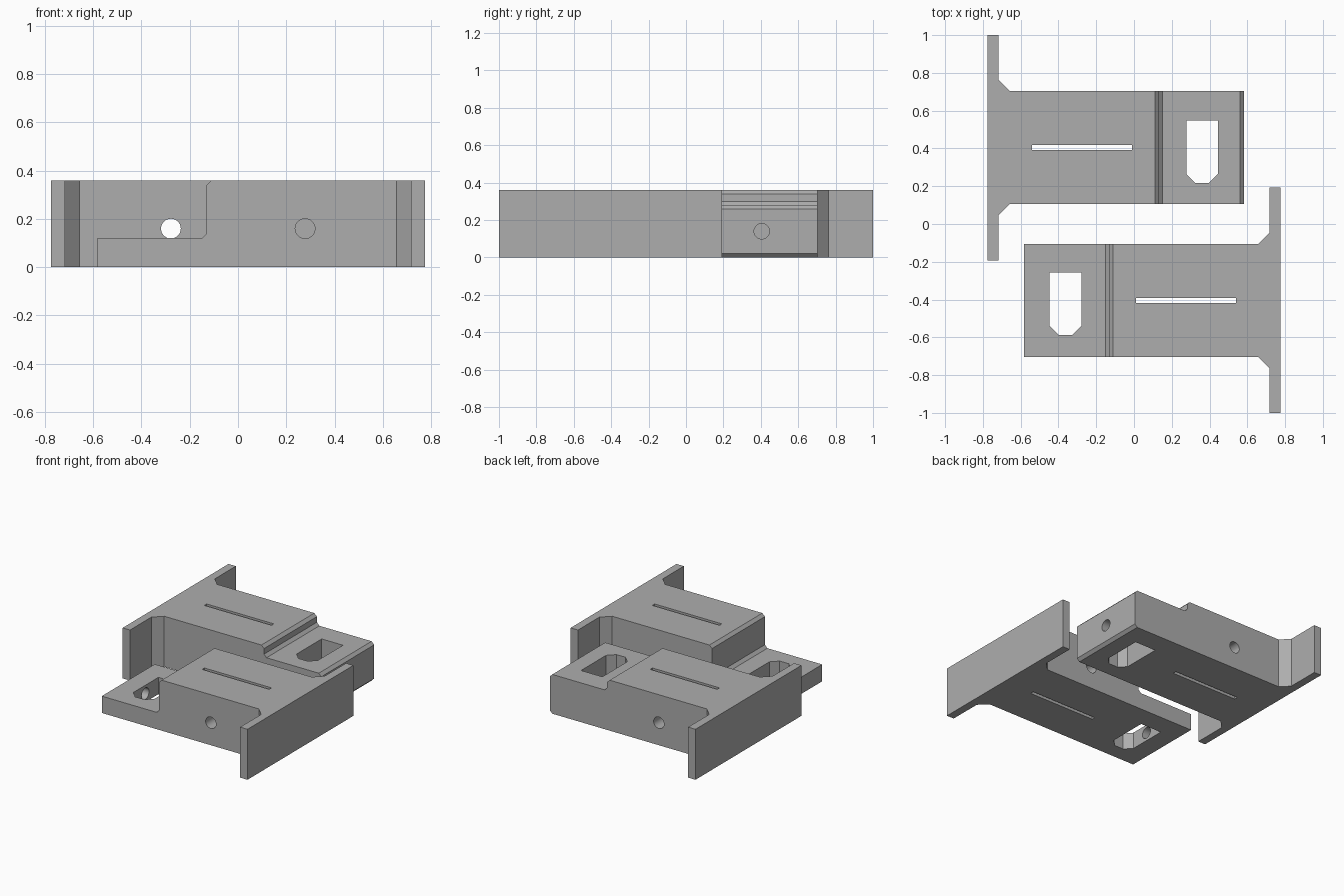
import bpy, bmesh, math
from mathutils import Matrix

if "Cube" in bpy.data.objects:
    bpy.data.objects.remove(bpy.data.objects["Cube"])

grey = bpy.data.materials.new("matte_grey")
grey.diffuse_color = (0.42, 0.42, 0.42, 1)
grey.use_nodes = True
grey.node_tree.nodes["Principled BSDF"].inputs["Base Color"].default_value = grey.diffuse_color


def prism(name, pts, lo, hi, axis="z"):
    """Extrude a plan (x, y) along z, or a side profile (x, z) along y."""
    bm = bmesh.new()
    put = (lambda p, h: (p[0], p[1], h)) if axis == "z" else (lambda p, h: (p[0], h, p[1]))
    face = bm.faces.new([bm.verts.new(put(p, lo)) for p in pts])
    ext = bmesh.ops.extrude_face_region(bm, geom=[face])["geom"]
    step = put((0, 0), hi - lo)
    bmesh.ops.translate(bm, vec=step, verts=[e for e in ext if isinstance(e, bmesh.types.BMVert)])
    return finish(name, bm)


def rod(name, centre, axis, length, r=0.041):
    """Round drill along x or y."""
    bm = bmesh.new()
    rot = Matrix.Rotation(math.pi / 2, 4, "Y" if axis == "x" else "X")
    bmesh.ops.create_cone(bm, cap_ends=True, segments=32, radius1=r, radius2=r,
                          depth=length, matrix=Matrix.Translation(centre) @ rot)
    return finish(name, bm)


def finish(name, bm):
    bmesh.ops.recalc_face_normals(bm, faces=bm.faces)
    mesh = bpy.data.meshes.new(name)
    bm.to_mesh(mesh)
    bm.free()
    mesh.materials.append(grey)
    ob = bpy.data.objects.new(name, mesh)
    bpy.context.collection.objects.link(ob)
    return ob


def cut(ob, cutters):
    bpy.context.view_layer.objects.active = ob
    for c in cutters:
        m = ob.modifiers.new("cut", "BOOLEAN")
        m.operation, m.solver, m.object = "DIFFERENCE", "EXACT", c
        bpy.ops.object.modifier_apply(modifier=m.name)
        bpy.data.objects.remove(c)
    bpy.ops.object.select_all(action="DESELECT")
    ob.select_set(True)
    bpy.ops.object.shade_smooth_by_angle(angle=math.radians(30))


# Plan of one bracket: long flange, corner gussets and body
plan = [(-0.775, -0.193), (-0.717, -0.193), (-0.717, 0.047), (-0.657, 0.107), (0.582, 0.107),
        (0.582, 0.703), (-0.657, 0.703), (-0.717, 0.763), (-0.717, 1), (-0.775, 1)]
# Window with two clipped corners, in both brackets the same way round
window = [(0.277, 0.547), (0.277, 0.265), (0.325, 0.217), (0.397, 0.217), (0.445, 0.265), (0.445, 0.547)]

# Step above each tongue, chamfered at the top and at the foot
high_step = [(0.09, 0.38), (0.13, 0.34), (0.13, 0.30), (0.15, 0.28), (0.562, 0.28),
             (0.602, 0.24), (0.64, 0.24), (0.64, 0.38)]
low_step = [(-0.09, 0.38), (-0.13, 0.34), (-0.13, 0.14), (-0.15, 0.12), (-0.64, 0.12), (-0.64, 0.38)]
end_chamfer = [(0.542, -0.02), (0.602, 0.04), (0.64, 0.04), (0.64, -0.02)]

for name, s, step, end_z in (("rear_bracket", 1, high_step, 0.14), ("front_bracket", -1, low_step, 0.06)):
    bracket = prism(name, [(s * x, s * y) for x, y in plan], 0, 0.36)
    y0 = s * 0.405
    shift = 0 if s > 0 else -0.805
    win = [(x if s > 0 else x - 0.724, y + shift) for x, y in window]
    slot = [(s * x, y0 + y) for x, y in ((-0.54, -0.013), (-0.01, -0.013), (-0.01, 0.013), (-0.54, 0.013))]
    cutters = [
        prism("step_cutter", step, y0 - 0.4, y0 + 0.4, "y"),
        prism("window_cutter", win, -0.1, 0.5),
        prism("slot_cutter", slot, -0.1, 0.5),
        rod("side_hole_cutter", (-s * 0.278, y0, 0.16), "y", 0.8),
        rod("end_hole_cutter", (s * 0.51, y0, end_z), "x", 0.24),
    ]
    if s > 0:
        cutters.append(prism("chamfer_cutter", end_chamfer, y0 - 0.4, y0 + 0.4, "y"))
    cut(bracket, cutters)
